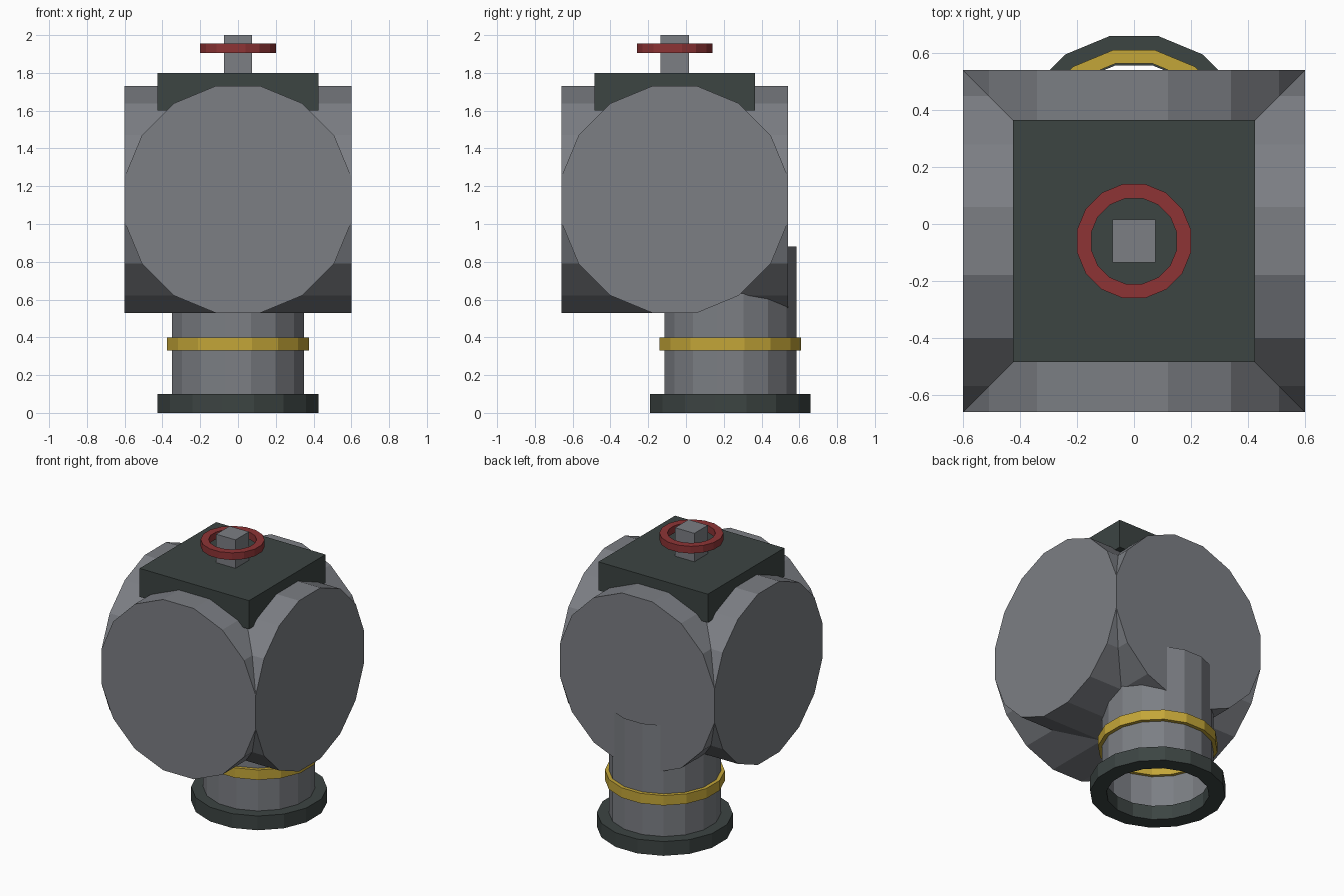
import bpy, bmesh, math
from mathutils import Matrix, Vector

cube = bpy.data.objects.get("Cube")
if cube:
    bpy.data.objects.remove(cube, do_unlink=True)

SIDES = 16
BODY = Vector((0, -0.06, 1.13))   # centre of the crossed drums
PIPE_Y = 0.235                    # axis of the outlet pipe


def material(name, rgb):
    m = bpy.data.materials.new(name)
    m.use_nodes = True
    m.diffuse_color = (*rgb, 1)
    bsdf = m.node_tree.nodes["Principled BSDF"]
    bsdf.inputs["Base Color"].default_value = (*rgb, 1)
    bsdf.inputs["Roughness"].default_value = 0.7
    return m


grey = material("steel grey", (0.2, 0.21, 0.23))
dark = material("dark green grey", (0.045, 0.058, 0.055))
yellow = material("mustard yellow", (0.55, 0.38, 0.04))
red = material("valve red", (0.27, 0.034, 0.036))


def finish(name, bm, mat):
    mesh = bpy.data.meshes.new(name)
    bm.to_mesh(mesh)
    bm.free()
    mesh.materials.append(mat)
    obj = bpy.data.objects.new(name, mesh)
    bpy.context.collection.objects.link(obj)
    return obj


def loop(bm, apothem, z):
    """Regular polygon of vertices with flats facing the axes."""
    r = apothem / math.cos(math.pi / SIDES)
    angles = [(i + 0.5) * math.tau / SIDES for i in range(SIDES)]
    return [bm.verts.new((r * math.cos(a), r * math.sin(a), z)) for a in angles]


def bridge(bm, a, b):
    for i in range(SIDES):
        j = (i + 1) % SIDES
        bm.faces.new((a[i], a[j], b[j], b[i]))


def ring(name, outer, inner, z0, z1, y, mat):
    bm = bmesh.new()
    loops = [loop(bm, r, z) for r, z in
             ((outer, z0), (outer, z1), (inner, z1), (inner, z0))]
    for k in range(4):
        bridge(bm, loops[k], loops[(k + 1) % 4])
    bmesh.ops.translate(bm, verts=bm.verts, vec=(0, y, 0))
    return finish(name, bm, mat)


def drum(name, axis):
    bm = bmesh.new()
    low, high = loop(bm, 0.6, -0.6), loop(bm, 0.6, 0.6)
    bridge(bm, low, high)
    bm.faces.new(low[::-1])
    bm.faces.new(high)
    bm.transform(Matrix.Translation(BODY) @ Matrix.Rotation(math.pi / 2, 4, axis))
    return finish(name, bm, grey)


def box(name, width, z0, z1, mat):
    bm = bmesh.new()
    bmesh.ops.create_cube(bm, size=1)
    bmesh.ops.scale(bm, verts=bm.verts, vec=(width, width, z1 - z0))
    bmesh.ops.translate(bm, verts=bm.verts, vec=(0, BODY.y, (z0 + z1) / 2))
    return finish(name, bm, mat)


# Two crossed drums form the valve body
drum("body_drum_lengthwise", 'X')
drum("body_drum_crosswise", 'Y')

# Bonnet plate, stem and handwheel on top
box("bonnet_plate", 0.85, 1.6, 1.8, dark)
box("valve_stem", 0.15, 1.7, 2.0, grey)
ring("handwheel", 0.2, 0.15, 1.905, 1.955, BODY.y, red)

# Open thin-walled outlet pipe
bm = bmesh.new()
bridge(bm, loop(bm, 0.35, 0.01), loop(bm, 0.35, 0.88))
bmesh.ops.translate(bm, verts=bm.verts, vec=(0, PIPE_Y, 0))
finish("outlet_pipe", bm, grey)

# Collar and flange around the pipe
ring("pipe_collar", 0.375, 0.328, 0.33, 0.4, PIPE_Y, yellow)
ring("pipe_flange", 0.425, 0.322, 0, 0.1, PIPE_Y, dark)
